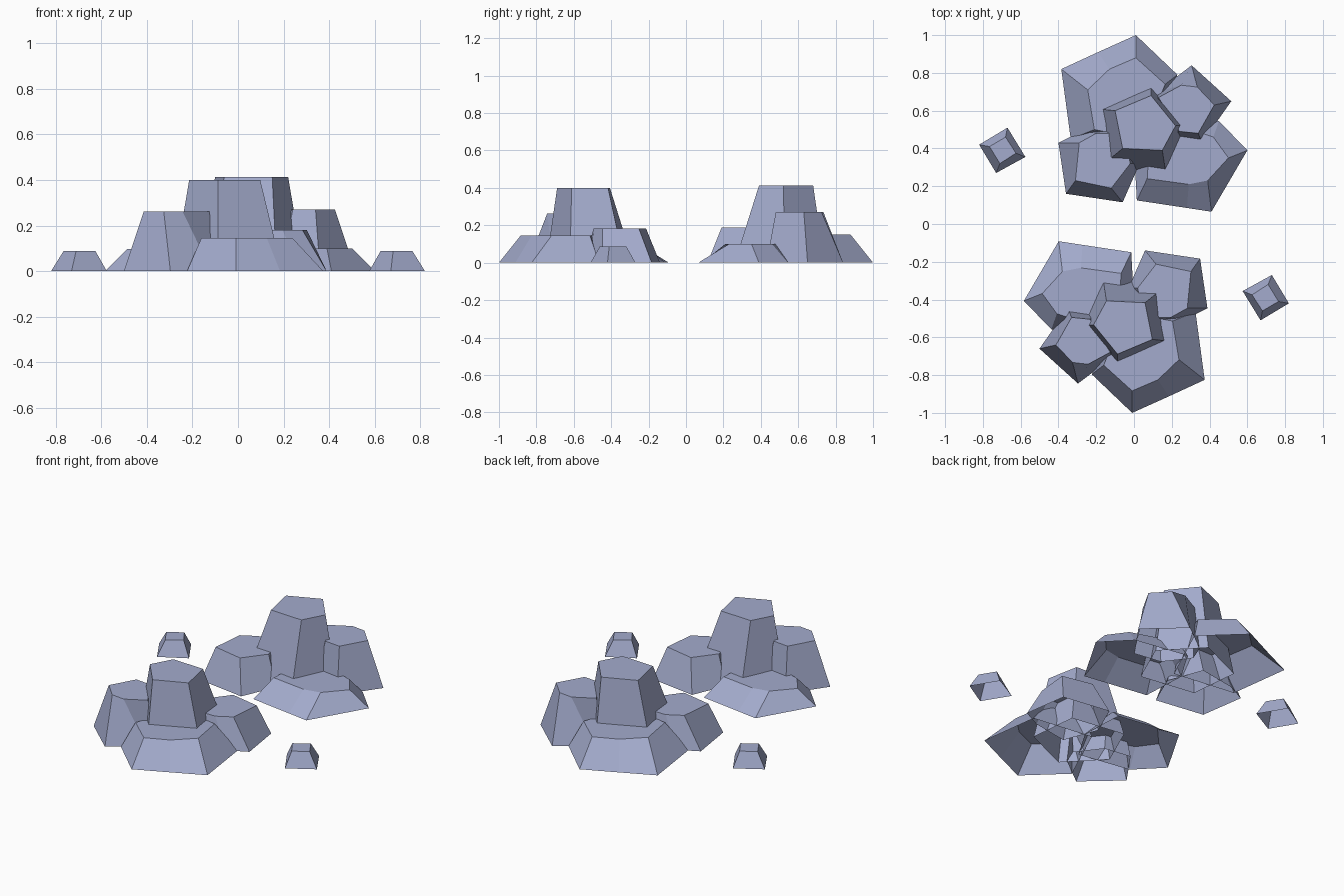
import bpy

if "Cube" in bpy.data.objects:
    bpy.data.objects.remove(bpy.data.objects["Cube"])

stone = bpy.data.materials.new("blue grey stone")
stone.diffuse_color = (0.37, 0.41, 0.61, 1)
stone.use_nodes = True
stone.node_tree.nodes["Principled BSDF"].inputs["Base Color"].default_value = stone.diffuse_color


def rock(name, base, top, height, place):
    """Faceted rock, open underneath, lofted from a ground outline to a flat top."""
    n = len(base)
    area = sum(base[i][0] * base[(i + 1) % n][1] - base[(i + 1) % n][0] * base[i][1]
               for i in range(n))
    if area < 0:
        base, top = base[::-1], top[::-1]
    verts = [place(x, y, 0) for x, y in base] + [place(x, y, height) for x, y in top]
    faces = [(i, (i + 1) % n, n + (i + 1) % n, n + i) for i in range(n)]
    faces.append(tuple(range(n, 2 * n)))
    mesh = bpy.data.meshes.new(name)
    mesh.from_pydata(verts, [], faces)
    mesh.materials.append(stone)
    obj = bpy.data.objects.new(name, mesh)
    bpy.context.collection.objects.link(obj)


# Outlines: name, ground outline, top outline, height
ROCKS = [
    ("wide_rock",
     [(.01, 1.0), (-.19, .91), (-.385, .82), (-.335, .45), (.05, .40), (.23, .79)],
     [(.01, .88), (-.13, .82), (-.245, .71), (-.21, .50), (.05, .45), (.165, .74)], .15),
    ("side_rock",
     [(.12, .70), (.305, .84), (.515, .65), (.36, .43), (.19, .455), (.08, .60)],
     [(.25, .735), (.335, .725), (.425, .63), (.34, .48), (.24, .49), (.13, .67)], .27),
    ("low_rock",
     [(.45, .545), (.60, .39), (.41, .065), (.28, .085), (.015, .125), (0, .40), (.12, .60)],
     [(.42, .46), (.50, .35), (.39, .23), (.29, .21), (.07, .24), (.08, .40), (.15, .55)], .10),
    ("small_side_rock",
     [(-.40, .43), (-.36, .16), (-.06, .115), (.03, .32), (-.05, .53), (-.28, .49)],
     [(-.29, .43), (-.31, .23), (-.12, .19), (-.02, .32), (-.05, .48), (-.20, .48)], .187),
    ("tower_rock",
     [(-.20, .61), (.09, .74), (.29, .53), (.17, .26), (-.17, .31)],
     [(-.10, .60), (.09, .68), (.22, .52), (.15, .39), (-.06, .40)], .412),
]
PEBBLE = [(-.67, .51), (-.575, .355), (-.73, .27), (-.82, .42)]
PEBBLE_TOP = [(-.68, .46), (-.625, .375), (-.71, .32), (-.765, .41)]


def back(x, y, z):
    return (x, y, z)


def turned(x, y, z):
    return (-x, -y, z)


# The front cluster is the back one turned half round and slightly smaller
def front(x, y, z, s=.972):
    return (-x * s, -1 + (1 - y) * s, z * s)


for label, place in (("back", back), ("front", front)):
    for name, base, top, height in ROCKS:
        rock(f"{label}_{name}", base, top, height, place)

# Loose stones on either side
rock("left_loose_stone", PEBBLE, PEBBLE_TOP, .088, back)
rock("right_loose_stone", PEBBLE, PEBBLE_TOP, .088, turned)
